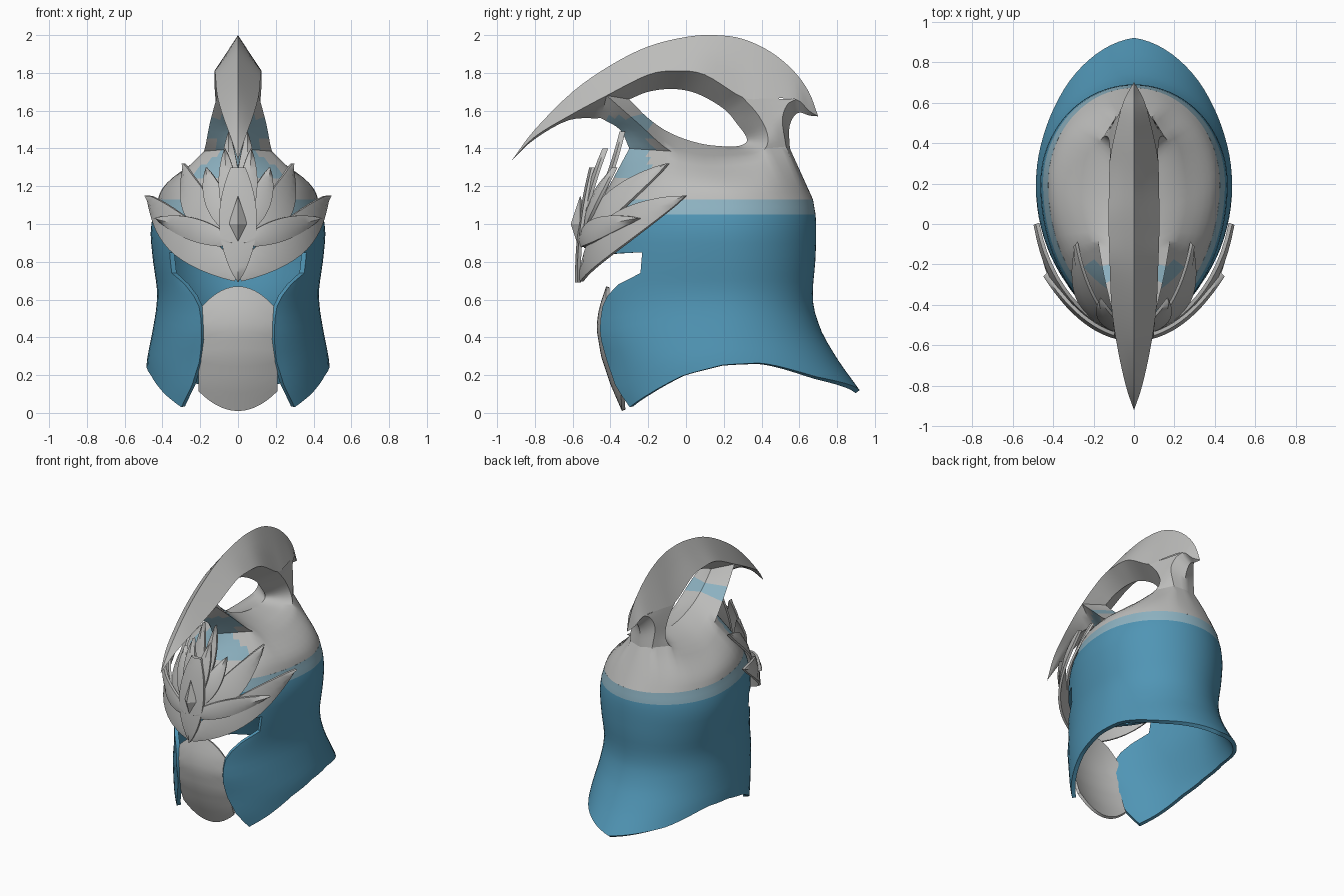
import bpy, bmesh, math
from mathutils import Vector as V

if "Cube" in bpy.data.objects:
    bpy.data.objects.remove(bpy.data.objects["Cube"])


def material(name, rgb):
    m = bpy.data.materials.new(name)
    m.use_nodes = True
    m.diffuse_color = (*rgb, 1)
    m.node_tree.nodes["Principled BSDF"].inputs["Base Color"].default_value = (*rgb, 1)
    return m


MATS = [material("steel_grey", (.51, .51, .5)),
        material("helmet_blue", (.08, .3, .46)),
        material("pale_blue", (.27, .45, .54))]
K = 4  # samples per curve segment


def smooth(pts):
    """Catmull-Rom curve through the points, K samples per segment."""
    p = [V(q) for q in pts]
    p = [2 * p[0] - p[1]] + p + [2 * p[-1] - p[-2]]
    out = []
    for i in range(1, len(p) - 2):
        a, b, c, d = p[i - 1:i + 3]
        for s in range(K):
            t = s / K
            out.append(.5 * (2 * b + (c - a) * t + (2 * a - 5 * b + 4 * c - d) * t ** 2
                             + (3 * b - a - 3 * c + d) * t ** 3))
    return out + [p[-2].copy()]


def mid(yz):
    """Smooth curve in the middle plane."""
    return smooth([(0, y, z) for y, z in yz])


def line(a, b):
    return [a.lerp(b, i / K) for i in range(K + 1)]


def grid(bm, rows, mirror=True):
    for side in ((1, -1) if mirror else (1,)):
        vs = [[bm.verts.new((p.x * side, p.y, p.z)) for p in r] for r in rows]
        for r, s in zip(vs, vs[1:]):
            for i in range(len(r) - 1):
                bm.faces.new((r[i], r[i + 1], s[i + 1], s[i]))


def strip(bm, a, b, n=3):
    grid(bm, [[p.lerp(q, i / n) for p, q in zip(a, b)] for i in range(n + 1)])


def finish(name, bm, rule=lambda c: 0, thick=0, angle=35):
    bmesh.ops.remove_doubles(bm, verts=bm.verts, dist=.002)
    bmesh.ops.dissolve_degenerate(bm, edges=bm.edges, dist=.0005)
    bmesh.ops.recalc_face_normals(bm, faces=bm.faces)
    for f in bm.faces:
        f.material_index = rule(f.calc_center_median())
    me = bpy.data.meshes.new(name)
    bm.to_mesh(me)
    bm.free()
    for m in MATS:
        me.materials.append(m)
    ob = bpy.data.objects.new(name, me)
    bpy.context.collection.objects.link(ob)
    if thick:
        mod = ob.modifiers.new("thickness", 'SOLIDIFY')
        mod.thickness = thick
        mod.offset = -1
        bpy.context.view_layer.objects.active = ob
        bpy.ops.object.select_all(action='DESELECT')
        ob.select_set(True)
        bpy.ops.object.modifier_apply(modifier="thickness")
    bpy.ops.object.select_all(action='DESELECT')
    ob.select_set(True)
    bpy.context.view_layer.objects.active = ob
    bpy.ops.object.shade_smooth_by_angle(angle=math.radians(angle))
    return ob


def look(table, x):
    if x <= table[0][0]:
        return V(table[0][1:])
    for a, b in zip(table, table[1:]):
        if x <= b[0]:
            return V(a[1:]).lerp(V(b[1:]), (x - a[0]) / (b[0] - a[0]))
    return V(table[-1][1:])


# Helmet cross-section by height: half width, front depth, back depth
SECTION = [(0, .49, .62, .8), (.12, .487, .66, .72), (.27, .485, .68, .61), (.42, .455, .725, .52),
           (.55, .432, .73, .475), (.65, .427, .74, .47), (.8, .45, .72, .485),
           (.95, .465, .7, .49), (1.05, .452, .68, .488), (1.13, .42, .64, .47)]
RIM = [(.66, .03, 0), (.92, .1, 0), (1.25, .2, 0), (1.57, .255, 0), (1.9, .265, 0),
       (2.07, .245, 0), (2.4, .19, 0), (math.pi, .12, 0)]
CHEEK = [(.03, .66, 0), (.15, .52, 0), (.28, .43, 0), (.41, .43, 0), (.55, .48, 0),
         (.65, .625, 0), (.7, .77, 0), (.74, .92, 0)]
BROW = [(0, .76, 0), (.22, .8, 0), (.45, .84, 0), (.92, .85, 0)]
EYE, SLIT, TOP, BAND = .92, .74, 1.13, 1.05


def shell(th, z):
    w, f, b = sum((look(SECTION, z + d) for d in (-.03, 0, .03)), V((0, 0, 0))) / 3
    return V((w * math.sin(th), .2 - (f if math.cos(th) > 0 else b) * math.cos(th), z))


def span(a, b, n):
    return [a + (b - a) * i / n for i in range(n + 1)]


# Blue shell: sides and back, cheek guards, brow
bm = bmesh.new()
upper = lambda th, low: span(low, BAND, 4) + span(BAND, TOP, 2)[1:]
cols = []
for th in span(EYE, math.pi, 28):
    zs = span(look(RIM, th)[0], SLIT, 12) + [.795] + upper(th, .85)
    cols.append([shell(th, z) for z in zs])
grid(bm, cols)
rows = []
for v in span(0, 1, 12):
    edge = look(CHEEK, .03 + (SLIT - .03) * v)[0]
    ths = span(edge, EYE, 6)
    rows.append([shell(t, (1 - v) * look(RIM, t)[0] + v * SLIT) for t in ths])
grid(bm, rows)
grid(bm, [[shell(th, z) for z in upper(th, look(BROW, th)[0])] for th in span(0, EYE, 9)])
finish("helmet_shell", bm, lambda c: 2 if c.z > BAND else 1, .028)

# Crest curves: ridge, widest side line, hole, tail hook
tip, tail = (0, -.92, 1.34), (0, .7, 1.57)
ridge = mid([tip[1:], (-.8, 1.5), (-.6, 1.7), (-.4, 1.84), (-.2, 1.94), (0, 1.99), (.15, 2),
             (.3, 1.98), (.45, 1.91), (.57, 1.81), (.65, 1.7), tail[1:]])
side = smooth([tip, (.04, -.8, 1.462), (.08, -.62, 1.572), (.11, -.42, 1.68), (.12, -.2, 1.79),
               (.125, -.05, 1.81), (.125, .1, 1.79), (.12, .3, 1.67), (.1, .42, 1.665),
               (.06, .58, 1.66), (.03, .65, 1.6), tail])
low = smooth([(.12, .3, 1.67), (.12, .38, 1.58), (.13, .43, 1.48), (.16, .42, 1.4), (.2, .33, 1.355),
              (.22, .1, 1.335), (.18, -.08, 1.385), (.15, -.25, 1.53), (.11, -.42, 1.68)])
hole = mid([(-.3, 1.66), (-.2, 1.7), (-.07, 1.715), (.06, 1.69), (.2, 1.61), (.27, 1.53), (.32, 1.46),
            (.31, 1.425), (.24, 1.41), (.08, 1.425), (-.08, 1.48), (-.2, 1.56), (-.3, 1.66)])
hook = smooth([(.06, .58, 1.66), (.08, .535, 1.63), (.1, .51, 1.55), (.09, .53, 1.41)])
spine = mid([tail[1:], (.65, 1.575), (.6, 1.59), (.565, 1.56), (.546, 1.5), (.55, 1.4)])
throat = mid([(-.3, 1.4), (-.35, 1.5), (-.45, 1.56)])
beak = mid([tip[1:], (-.8, 1.45), (-.62, 1.55), (-.45, 1.56)])

# Crest and dome surface
bm = bmesh.new()
strip(bm, ridge, side)
strip(bm, side[3 * K:7 * K] + low, hole)
strip(bm, low[:3 * K + 1], hook)
strip(bm, side[:9 * K - 1:-1] + hook[1:], spine)
strip(bm, low[6 * K:], throat)
strip(bm, side[:3 * K + 1], beak)
neck = low[6 * K].lerp(throat[0], .5)
top = (line(spine[-1], hook[-1])[:-1] + line(hook[-1], low[3 * K])[:-1] + low[3 * K:6 * K]
       + line(low[6 * K], neck)[:-1] + line(neck, throat[0]))
keys = [math.pi, 2.75, 2.4, 2.1, 1.6, 1, .5, 0]
base = [shell(a + (b - a) * i / K, TOP) for a, b in zip(keys, keys[1:]) for i in range(K)]
base.append(shell(0, TOP))
rows = []
for t in span(0, 1, 7):
    row = [p.lerp(q, t) for p, q in zip(base, top)]
    for p in row:
        p.x *= 1 + .12 * math.sin(math.pi * t)
    rows.append(row)
grid(bm, rows)
finish("crest_and_dome", bm, lambda c: 2 if c.y < -.19 and 1.25 < c.z < 1.57 and c.y > -.43 else 0)

# Chin plate
bm = bmesh.new()
PLATE = [(0, -.335, 0), (.15, -.4, 0), (.3, -.45, 0), (.45, -.475, 0), (.55, -.462, 0), (.68, -.42, 0)]
rows = []
for x in span(-.21, .21, 14):
    zs = span(.01 + 2.4 * x * x, .67 - 2.9 * x * x, 14)
    rows.append([V((x, look(PLATE, z)[0] + .9 * x * x, z)) for z in zs])
grid(bm, rows, mirror=False)
finish("chin_plate", bm, thick=.02)


def feather(name, a, b, c, width, mirror=True):
    """Leaf-shaped plate along a bent spine, with a raised middle."""
    a, b, c = V(a), V(b), V(c)
    bm = bmesh.new()
    front, back = [], []
    for t in span(0, 1, 14):
        p = a * (1 - t) ** 2 + b * 2 * t * (1 - t) + c * t * t
        d = (b - a).lerp(c - b, t).normalized()
        out = V((p.x, p.y - .2, 0)).normalized()
        w = d.cross(out).normalized() * width * math.sin(math.pi * (.1 + .9 * t)) ** .8 if t < 1 else V()
        front.append([p - w, p + out * .012, p + w])
        back.append([p - w, p - w - out * .018, p - out * .018, p + w - out * .018, p + w])
    grid(bm, front, mirror)
    grid(bm, back, mirror)
    finish(name, bm)


# Brow ornament
feather("lower_wing", (0, -.56, .73), (.4, -.5, .96), (.485, 0, 1.15), .1)
feather("upper_wing", (.03, -.54, .9), (.28, -.5, 1.08), (.29, -.1, 1.32), .085)
feather("small_wing", (.03, -.565, .9), (.25, -.55, .98), (.44, -.25, 1.03), .06)
feather("inner_feather", (.02, -.55, .95), (.14, -.52, 1.12), (.17, -.38, 1.3), .06)
feather("tall_feather", (.02, -.56, .95), (.06, -.52, 1.2), (.07, -.43, 1.4), .05)
feather("rear_spike", (.02, -.5, 1.05), (.05, -.4, 1.25), (.05, -.34, 1.49), .045)
feather("nose_leaf", (0, -.5, 1.3), (0, -.58, .98), (0, -.575, .69), .1, mirror=False)

# Brow gem
bm = bmesh.new()
bmesh.ops.create_cone(bm, segments=4, radius1=.05, radius2=0, depth=.15, cap_ends=False)
bmesh.ops.translate(bm, verts=bm.verts, vec=(0, 0, .075))
bmesh.ops.mirror(bm, geom=bm.verts[:] + bm.edges[:] + bm.faces[:], axis='Z', merge_dist=.001)
bmesh.ops.translate(bm, verts=bm.verts, vec=(0, -.56, 1))
finish("brow_gem", bm, angle=20)
